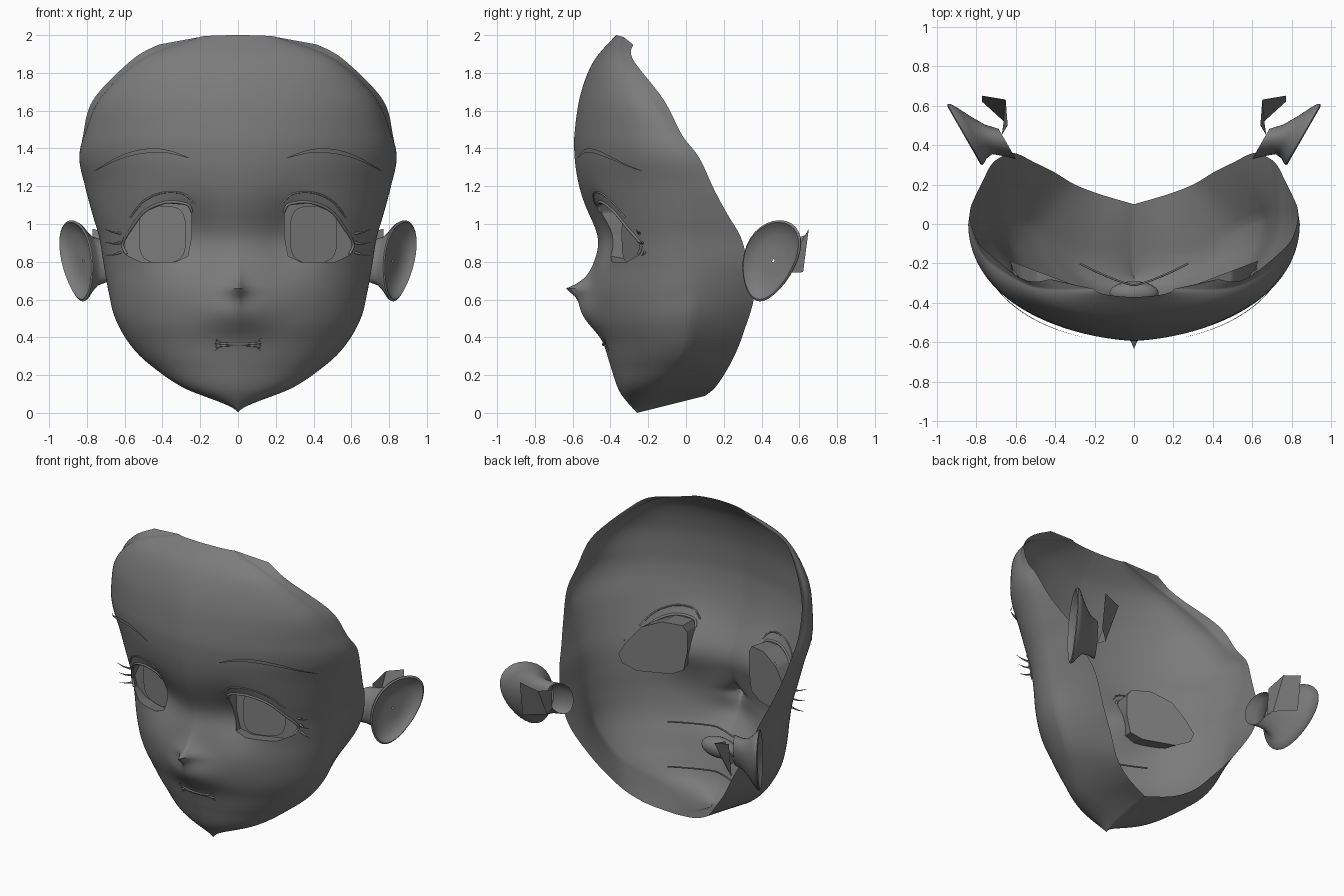
import bpy, bmesh, math
from mathutils import Vector
from mathutils.bvhtree import BVHTree

if "Cube" in bpy.data.objects:
    bpy.data.objects.remove(bpy.data.objects["Cube"])

clay = bpy.data.materials.new("clay grey")
clay.use_nodes = True
clay.diffuse_color = (.2, .2, .2, 1)
clay.node_tree.nodes["Principled BSDF"].inputs["Base Color"].default_value = clay.diffuse_color

def finish(name, bm, mirror=False, angle=50):
    """Turn a bmesh into a smooth object, optionally mirrored across x."""
    mesh = bpy.data.meshes.new(name)
    bm.to_mesh(mesh)
    bm.free()
    mesh.materials.append(clay)
    obj = bpy.data.objects.new(name, mesh)
    bpy.context.collection.objects.link(obj)
    bpy.ops.object.select_all(action='DESELECT')
    obj.select_set(True)
    bpy.context.view_layer.objects.active = obj
    bpy.ops.object.shade_smooth_by_angle(angle=math.radians(angle))
    if mirror:
        obj.modifiers.new("Mirror", 'MIRROR').merge_threshold = .0005

def sheet(bm, rows, closed=False):
    """Skin a grid of points with quads."""
    grid = [[bm.verts.new(p) for p in row] for row in rows]
    for upper, lower in zip(grid, grid[1:]):
        count = len(upper)
        for j in range(count if closed else count - 1):
            k = (j + 1) % count
            bm.faces.new((upper[j], lower[j], lower[k], upper[k]))

def tube(name, points, radius, tapered=False):
    curve = bpy.data.curves.new(name, 'CURVE')
    curve.dimensions = '3D'
    curve.bevel_depth = radius
    curve.bevel_resolution = 2
    spline = curve.splines.new('POLY')
    spline.points.add(len(points) - 1)
    for i, (point, co) in enumerate(zip(spline.points, points)):
        point.co = (*co, 1)
        point.radius = 1 - .9 * i / (len(points) - 1) if tapered else 1
    spline.use_smooth = True
    curve.materials.append(clay)
    bpy.context.collection.objects.link(bpy.data.objects.new(name, curve))

def spline_at(keys, s):
    """Catmull-Rom value of a list of tuples at s in 0..1."""
    f = s * (len(keys) - 1)
    i = min(int(f), len(keys) - 2)
    t = f - i
    a, b, c, d = (keys[min(max(i + k, 0), len(keys) - 1)] for k in (-1, 0, 1, 2))
    return [q + .5 * t * (r - p + t * (2 * p - 5 * q + 4 * r - u + t * (3 * (q - r) + u - p)))
            for p, q, r, u in zip(a, b, c, d)]

# Face sections, crown to chin: centre (y, z), widest point (x, y, z), open back rim (x, y, z)
SECTIONS = [
    (-.37, 2, .2, -.33, 1.99, .42, -.28, 1.95),
    (-.49, 1.86, .5, -.32, 1.88, .56, -.28, 1.87),
    (-.56, 1.68, .72, -.2, 1.68, .765, -.12, 1.66),
    (-.59, 1.48, .81, -.08, 1.48, .82, -.02, 1.47),
    (-.59, 1.36, .84, 0, 1.35, .83, .07, 1.35),
    (-.575, 1.24, .81, .04, 1.2, .8, .15, 1.18),
    (-.535, 1.05, .77, .05, 1.05, .765, .22, 1.05),
    (-.505, .9, .735, .05, .93, .73, .29, .93),
    (-.5, .78, .71, .05, .78, .69, .33, .78),
    (-.5, .62, .685, .04, .64, .61, .36, .62),
    (-.475, .48, .65, .03, .5, .5, .31, .44),
    (-.435, .37, .57, 0, .36, .4, .26, .31),
    (-.4, .25, .46, -.05, .25, .3, .2, .2),
    (-.35, .11, .27, -.15, .125, .17, .15, .13),
    (-.26, 0, 0, -.1, .04, 0, .1, .09)]

def bump(x, z, cx, cz, wide, high):
    return math.exp(-((x - cx) / wide) ** 2 - ((z - cz) / high) ** 2)

def sculpt(x, y, z):
    """Push in the eye sockets and bridge, pull out the muzzle and pointed nose."""
    if y < .05:
        y += .07 * bump(x, z, .27, .94, .15, .17) + .04 * bump(x, z, 0, .93, .2, .15)
        y -= .055 * bump(x, z, 0, .53, .17, .1)
        y -= .135 * math.exp(-x / .045 - abs(z - .655) / .05)
    return x, y, z

def section(s, front=44, back=8):
    yc, zc, xs, ys, zs, xr, yr, zr = spline_at(SECTIONS, s)
    row = []
    for j in range(front + 1):
        t = (j / front) ** 1.15
        a = math.pi / 2 * t
        bend = .86 * (1 - math.cos(a)) + .14 * t
        row.append(sculpt(xs * math.sin(a), yc + (ys - yc) * bend, zc + (zs - zc) * bend))
    side, rim = Vector((xs, ys, zs)), Vector((xr, yr, zr))
    return row + [side.lerp(rim, j / back) for j in range(1, back + 1)]

face = bmesh.new()
ROWS = 112
sheet(face, [section(i / ROWS) for i in range(ROWS + 1)])
bmesh.ops.remove_doubles(face, verts=face.verts, dist=.0004)
surface = BVHTree.FromBMesh(face)

def on_face(x, z, lift=0):
    hit = surface.ray_cast(Vector((abs(x), -2, z)), Vector((0, 1, 0)))[0]
    return Vector((x, (hit.y if hit else 0) - lift, z))

# Eye opening, cut cleanly along a convex outline
EYE = [Vector((x, 0, z)) for x, z in (
    (.245, 1.06), (.27, 1.1), (.38, 1.11), (.49, 1.065), (.565, .97), (.61, .89),
    (.59, .835), (.51, .797), (.33, .8), (.265, .83), (.245, .94))]
SIDES = [(p, Vector((p.z - q.z, 0, q.x - p.x))) for p, q in zip(EYE, EYE[1:] + EYE[:1])]

def near_eye(co, margin=.04):
    return co.y < .05 and .245 - margin < co.x < .61 + margin and .797 - margin < co.z < 1.11 + margin

for point, normal in SIDES:
    faces = [f for f in face.faces if near_eye(f.calc_center_median())]
    edges = {e for f in faces for e in f.edges}
    verts = {v for f in faces for v in f.verts}
    bmesh.ops.bisect_plane(face, geom=faces + list(edges) + list(verts), dist=.00001,
                           plane_co=point, plane_no=normal)
hole = [f for f in face.faces if near_eye(f.calc_center_median())
        and all((f.calc_center_median() - p).dot(n) < 0 for p, n in SIDES)]
bmesh.ops.delete(face, geom=hole, context='FACES')

def eye_depth(x):
    return -.33 + .38 * (x - .25)

# Socket walls, flaring to the eye panel behind the opening
rim = [e for e in face.edges if e.is_boundary and all(near_eye(v.co, .01) for v in e.verts)]
wall = bmesh.ops.extrude_edge_only(face, edges=rim)["geom"]
for v in (g for g in wall if isinstance(g, bmesh.types.BMVert)):
    x = .42 + (v.co.x - .42) * 1.1
    v.co = x, eye_depth(x), .95 + (v.co.z - .95) * 1.1
loop = [g for g in wall if isinstance(g, bmesh.types.BMEdge) and g.is_boundary]
bmesh.ops.holes_fill(face, edges=loop, sides=0)
finish("face_shell", face, mirror=True)

# Iris plates
iris = bmesh.new()
ring = []
for i in range(32):
    c, s = math.cos(math.tau * i / 32), math.sin(math.tau * i / 32)
    x = .4 + .125 * math.copysign(abs(c) ** .6, c)
    ring.append(iris.verts.new((x, eye_depth(x) - .02, .945 + .15 * math.copysign(abs(s) ** .6, s))))
iris.faces.new(ring)
finish("irises", iris, mirror=True)

# Eyebrows: thin tapered ribbons floating off the forehead
brow = bmesh.new()
BROW = [(.26, 1.35), (.38, 1.385), (.5, 1.385), (.63, 1.35), (.76, 1.28)]
ribbon = []
for i in range(25):
    x, z = spline_at(BROW, i / 24)
    half = .011 * math.sin(math.pi * i / 24) + .001
    ribbon.append([on_face(x, z + half, .025), on_face(x, z - half, .025)])
sheet(brow, ribbon)
finish("eyebrows", brow, mirror=True)

# Eyelids, lashes and mouth corners
LID = [(p.x, p.z) for p in EYE[:7]]
CREASE = [(.23, 1.1), (.29, 1.155), (.4, 1.16), (.5, 1.115), (.57, 1.03)]
for label, sign in (("left", 1), ("right", -1)):
    for part, path, radius in (("upper_lid", LID, .008), ("lid_crease", CREASE, .005)):
        points = [spline_at(path, i / 30) for i in range(31)]
        tube(f"{label}_{part}", [on_face(sign * x, z + .005) for x, z in points], radius)
    for n, z in enumerate((.85, .9, .95)):
        root = on_face(sign * .62, z)
        tip = root + Vector((sign * .085, -.02, (z - .89) * .4))
        tube(f"{label}_lash_{n}", [root, root.lerp(tip, .5) - Vector((0, 0, .006)), tip], .007, True)
    for n, rise in enumerate((-.035, .035)):
        tube(f"{label}_mouth_corner_{n}", [on_face(sign * .1, .362 + rise / 3, .002),
                                         on_face(sign * .125, .362 + rise, .004)], .005, True)

# Lips and the pocket behind them
for name, base, sag in (("upper_lip", .372, -.008), ("lower_lip", .352, .008)):
    tube(name, [on_face(x / 100, base + sag * (1 - (x / 12) ** 2), .002) for x in range(-12, 13)], .006)
pocket = bmesh.new()
bmesh.ops.create_uvsphere(pocket, u_segments=24, v_segments=12, radius=1)
bmesh.ops.scale(pocket, vec=(.125, .06, .065), verts=pocket.verts)
bmesh.ops.translate(pocket, vec=(0, -.35, .365), verts=pocket.verts)
finish("mouth_pocket", pocket)

# Thin curved strips inside the shell, above and below the mouth
for name, height in (("inner_strip_upper", .52), ("inner_strip_lower", .22)):
    tube(name, [(x / 40, -.31 + .11 * abs(x / 11) ** 1.3, height) for x in range(-11, 12)], .005)

# Ears: rings (size, outward offset, slide) forming a cup that narrows back onto the head
ear = bmesh.new()
out, along, up = Vector((.87, -.5, 0)), Vector((.5, .87, 0)), Vector((0, 0, 1))
rings = []
for size, offset, slide in ((.04, -.035, 0), (.35, -.035, 0), (.65, -.03, 0), (.85, -.01, 0),
                            (.95, .008, 0), (1, .002, 0), (.97, -.012, 0), (.82, -.035, -.01),
                            (.62, -.07, -.04), (.52, -.11, -.09), (.5, -.16, -.14)):
    ring = []
    for i in range(32):
        a = math.tau * i / 32
        u, v = math.cos(a) * size, math.sin(a) * size
        u = u * (.165 + .035 * v) + .06 * v + slide
        ring.append(Vector((.85, .445, .805)) + out * offset + along * u + up * .215 * v)
    rings.append(ring)
sheet(ear, rings, closed=True)
bmesh.ops.recalc_face_normals(ear, faces=ear.faces)
finish("ears", ear, mirror=True)

# Slanted flaps behind the ears
flap = bmesh.new()
sheet(flap, [[(.64, .5, .9), (.65, .63, .94), (.77, .65, .975)],
             [(.67, .45, .75), (.66, .52, .74), (.77, .62, .745)]])
finish("ear_flaps", flap, mirror=True, angle=30)
